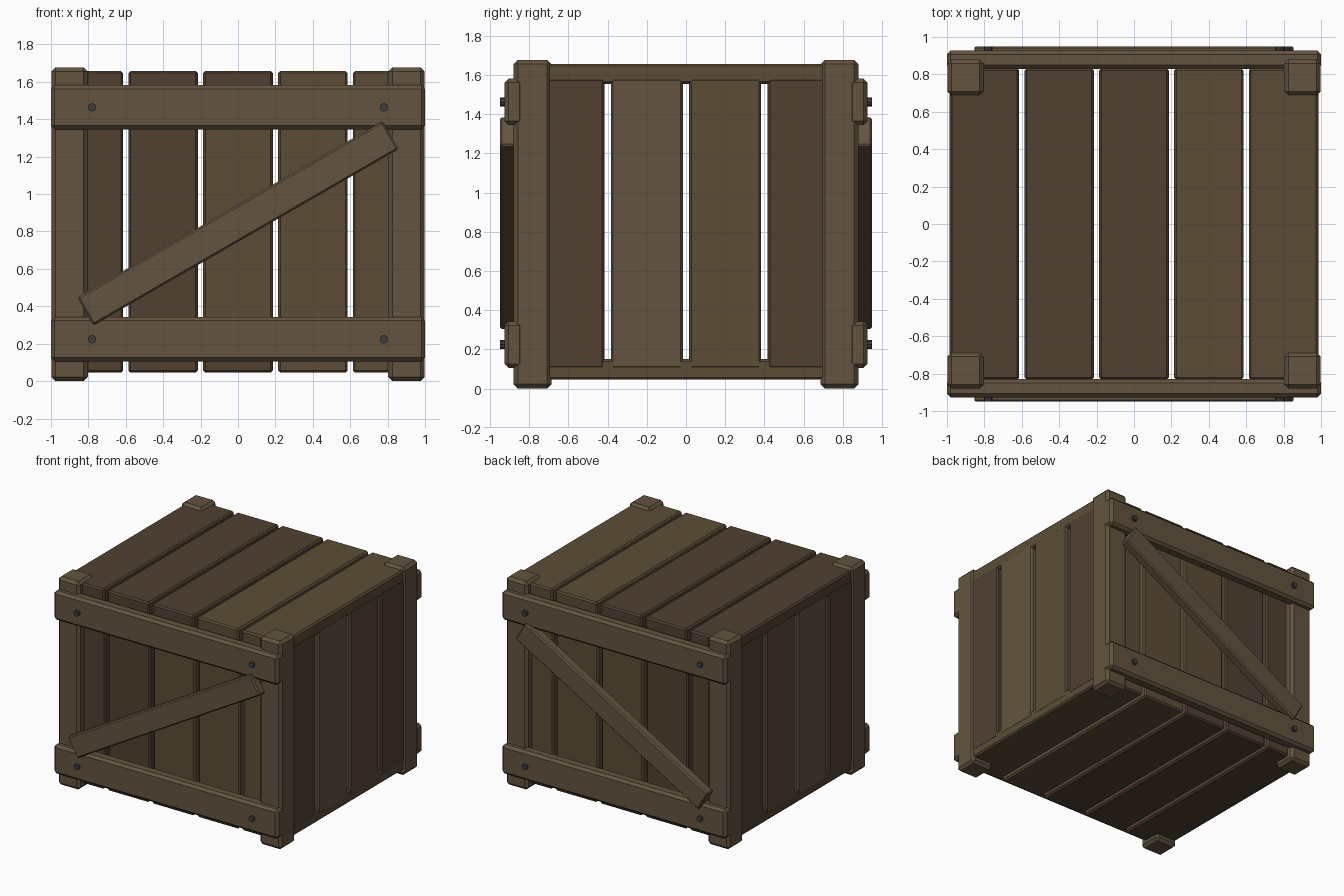
import bpy
from math import radians, pi

if "Cube" in bpy.data.objects:
    bpy.data.objects.remove(bpy.data.objects["Cube"])


def material(name, rgb):
    m = bpy.data.materials.new(name)
    m.diffuse_color = (*rgb, 1)
    m.use_nodes = True
    m.node_tree.nodes["Principled BSDF"].inputs["Base Color"].default_value = m.diffuse_color
    return m


LIGHT = material("light_wood", (0.125, 0.088, 0.050))
MID = material("mid_wood", (0.107, 0.073, 0.037))
DARK = material("dark_wood", (0.083, 0.052, 0.031))
METAL = material("bolt_metal", (0.045, 0.045, 0.045))


def board(name, x, y, z, mat, bevel=0.012, tilt=0):
    """Chamfered board from (min, max) ranges, optionally tilted about y."""
    bpy.ops.mesh.primitive_cube_add(size=1)
    o = bpy.context.object
    o.name = name
    dims = [r[1] - r[0] for r in (x, y, z)]
    for v in o.data.vertices:
        v.co = [c * d for c, d in zip(v.co, dims)]
    o.location = [(r[0] + r[1]) / 2 for r in (x, y, z)]
    o.rotation_euler.y = -radians(tilt)
    mod = o.modifiers.new("chamfer", 'BEVEL')
    mod.width = bevel
    mod.segments = 1
    o.data.materials.append(mat)
    return o


def span(side, a, b):
    """Range a..b mirrored onto the given side."""
    return (a, b) if side > 0 else (-b, -a)


# Top and bottom planks, running front to back
top_mats = [DARK, DARK, DARK, MID, MID]
for i, m in enumerate(top_mats):
    cx = -0.8 + 0.4 * i
    xr = (cx - 0.186, cx + 0.186)
    board("top_plank", xr, (-0.832, 0.832), (1.555, 1.658), m)
    board("bottom_plank", xr, (-0.832, 0.832), (0.045, 0.15), m)

# Front and back planks, upright
wall_mats = [DARK, DARK, MID, MID, MID]
for s, label in ((-1, "front"), (1, "back")):
    for i, m in enumerate(wall_mats):
        cx = -0.8 + 0.4 * i
        hw = 0.186
        # outer planks stop inside the side planks
        xr = (max(cx - hw, -0.97), min(cx + hw, 0.97))
        board(label + "_plank", xr, span(s, 0.72, 0.815), (0.1, 1.6), m)

# Left and right planks, upright
side_mats = [DARK, LIGHT, MID, DARK]
for s, label in ((-1, "left"), (1, "right")):
    for i, m in enumerate(side_mats):
        cy = -0.6 + 0.4 * i
        board(label + "_plank", span(s, 0.885, 0.987),
              (cy - 0.184, cy + 0.184), (0.1, 1.585), m)

# Corner posts
for sx in (-1, 1):
    for sy in (-1, 1):
        board("corner_post", span(sx, 0.803, 0.998), span(sy, 0.687, 0.88),
              (0, 1.678), LIGHT, 0.022)

# Rails, diagonal braces and bolts on front and back
for s, label in ((-1, "front"), (1, "back")):
    for z0, z1 in ((0.106, 0.343), (1.346, 1.582)):
        board(label + "_rail", (-1, 1), span(s, 0.83, 0.927), (z0, z1),
              LIGHT, 0.02)
    board(label + "_brace", (-0.942, 0.942), span(s, 0.872, 0.95),
          (0.844 - 0.086, 0.844 + 0.086), LIGHT, 0.01, tilt=30)
    for bx in (-0.78, 0.78):
        for bz in (0.224, 1.464):
            bpy.ops.mesh.primitive_cylinder_add(
                vertices=8, radius=0.023, depth=0.05,
                location=(bx, s * 0.925, bz), rotation=(pi / 2, 0, 0))
            bpy.context.object.name = label + "_bolt"
            bpy.context.object.data.materials.append(METAL)
